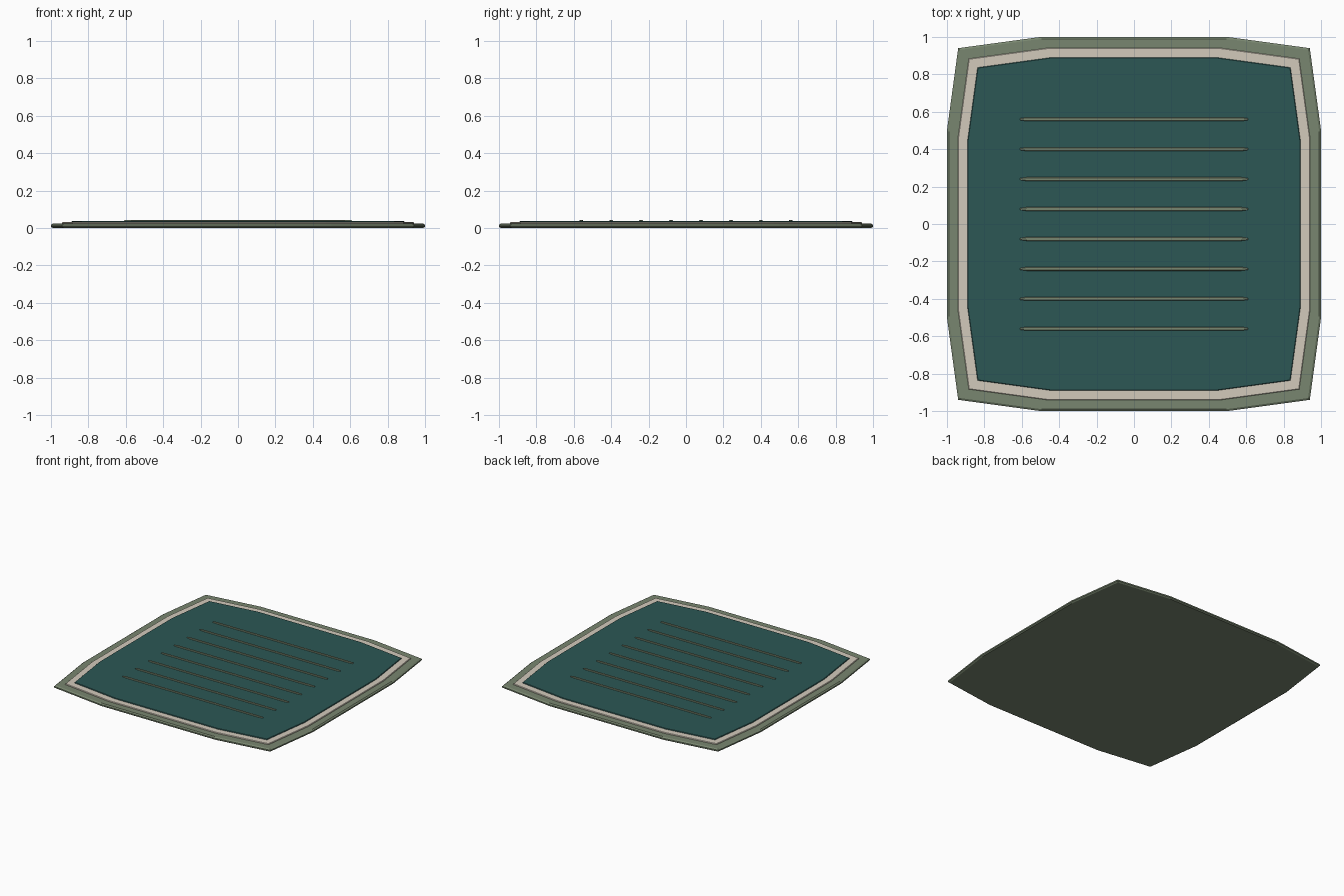
import bpy, bmesh

if "Cube" in bpy.data.objects:
    bpy.data.objects.remove(bpy.data.objects["Cube"])

def material(name, rgb):
    m = bpy.data.materials.new(name)
    m.diffuse_color = (*rgb, 1)
    m.use_nodes = True
    m.node_tree.nodes["Principled BSDF"].inputs["Base Color"].default_value = m.diffuse_color
    return m

GREEN = material("sage", (0.19, 0.24, 0.16))
CREAM = material("cream", (0.65, 0.59, 0.50))
TEAL = material("teal", (0.025, 0.095, 0.09))

# Twelve-sided bowed square outline, built from one quarter
QUARTER = [(1, 0.5), (0.94, 0.94), (0.5, 1)]
OUTLINE = []
for _ in range(4):
    OUTLINE += QUARTER
    QUARTER = [(-y, x) for x, y in QUARTER]

def slab(name, rings, mat):
    """Loft a stack of outlines (list of 2D points, z) and cap both ends."""
    bm = bmesh.new()
    loops = [[bm.verts.new((x, y, z)) for x, y in pts] for pts, z in rings]
    n = len(loops[0])
    for a, b in zip(loops, loops[1:]):
        for i in range(n):
            j = (i + 1) % n
            bm.faces.new((a[i], a[j], b[j], b[i]))
    bm.faces.new(loops[0][::-1])
    bm.faces.new(loops[-1])
    bmesh.ops.recalc_face_normals(bm, faces=bm.faces)
    me = bpy.data.meshes.new(name)
    bm.to_mesh(me)
    bm.free()
    ob = bpy.data.objects.new(name, me)
    bpy.context.collection.objects.link(ob)
    me.materials.append(mat)
    return ob

def scaled(s):
    return [(x * s, y * s) for x, y in OUTLINE]

# Stacked rug layers
slab("rug_base", [(scaled(0.99), 0), (scaled(1), 0.007), (scaled(1), 0.017),
                  (scaled(0.99), 0.024)], GREEN)
slab("rug_border", [(scaled(0.94), 0.015), (scaled(0.94), 0.028),
                    (scaled(0.937), 0.031)], CREAM)
slab("rug_field", [(scaled(0.89), 0.022), (scaled(0.89), 0.034),
                   (scaled(0.887), 0.037)], TEAL)

# Raised woven stripes with tapered ends
def stripe(y, half_len, half_w):
    e = half_len - 0.035
    return [(half_len, y - half_w * .5), (half_len, y + half_w * .5),
            (e, y + half_w), (-e, y + half_w),
            (-half_len, y + half_w * .5), (-half_len, y - half_w * .5),
            (-e, y - half_w), (e, y - half_w)]

for i in range(8):
    y = -0.56 + 0.16 * i
    slab(f"stripe_{i + 1}", [(stripe(y, 0.61, 0.01), 0.033), (stripe(y, 0.61, 0.01), 0.039),
                             (stripe(y, 0.606, 0.007), 0.043)], GREEN)
